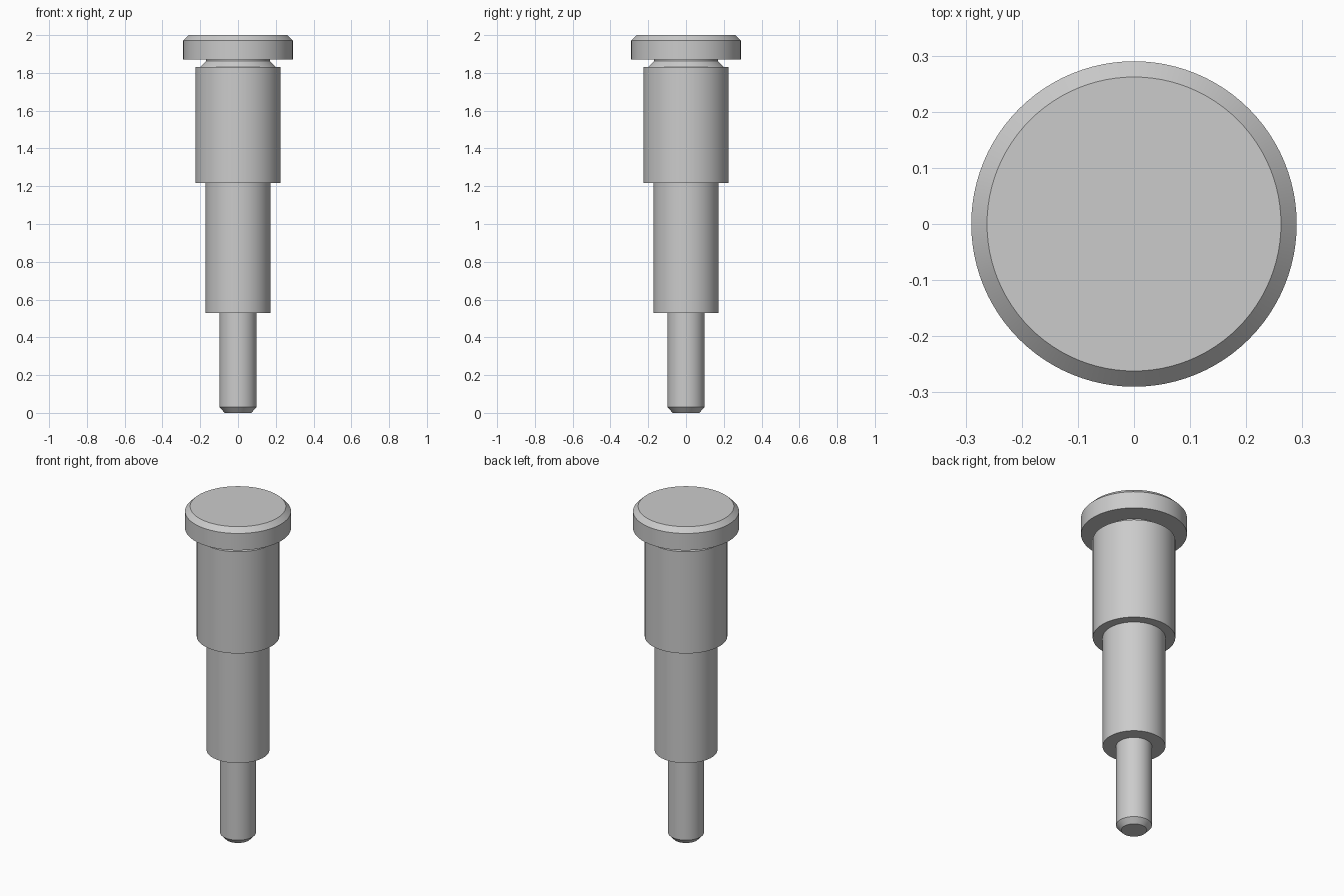
import bpy
import bmesh
import math

if "Cube" in bpy.data.objects:
    bpy.data.objects.remove(bpy.data.objects["Cube"], do_unlink=True)

SIDES = 96

steel = bpy.data.materials.new("grey steel")
steel.use_nodes = True
GREY = (0.6, 0.6, 0.6, 1)
steel.diffuse_color = GREY
steel.node_tree.nodes["Principled BSDF"].inputs["Base Color"].default_value = GREY


def lathe(name, profile):
    """Spin a (radius, height) profile around z into one closed solid."""
    bm = bmesh.new()
    rings = [[bm.verts.new((r * math.cos(math.tau * i / SIDES),
                            r * math.sin(math.tau * i / SIDES), z))
              for i in range(SIDES)] for r, z in profile]
    for low, high in zip(rings, rings[1:]):
        for i in range(SIDES):
            j = (i + 1) % SIDES
            bm.faces.new((low[i], low[j], high[j], high[i]))
    bm.faces.new(rings[0][::-1])
    bm.faces.new(rings[-1])
    mesh = bpy.data.meshes.new(name)
    bm.to_mesh(mesh)
    bm.free()
    mesh.materials.append(steel)
    obj = bpy.data.objects.new(name, mesh)
    bpy.context.collection.objects.link(obj)
    bpy.ops.object.select_all(action="DESELECT")
    obj.select_set(True)
    bpy.context.view_layer.objects.active = obj
    bpy.ops.object.shade_smooth_by_angle(angle=math.radians(25))
    return obj


# One turned piece: chamfered tip, two shoulders, undercut neck, chamfered head
lathe("stepped_pin", [
    (0.07, 0), (0.098, 0.03), (0.098, 0.53),          # tip
    (0.172, 0.53), (0.172, 1.217),                    # middle shank
    (0.226, 1.217), (0.226, 1.832),                   # upper shank
    (0.2, 1.832), (0.17, 1.862), (0.17, 1.87),        # neck under the head
    (0.29, 1.87), (0.29, 1.972), (0.262, 2),          # head
])
